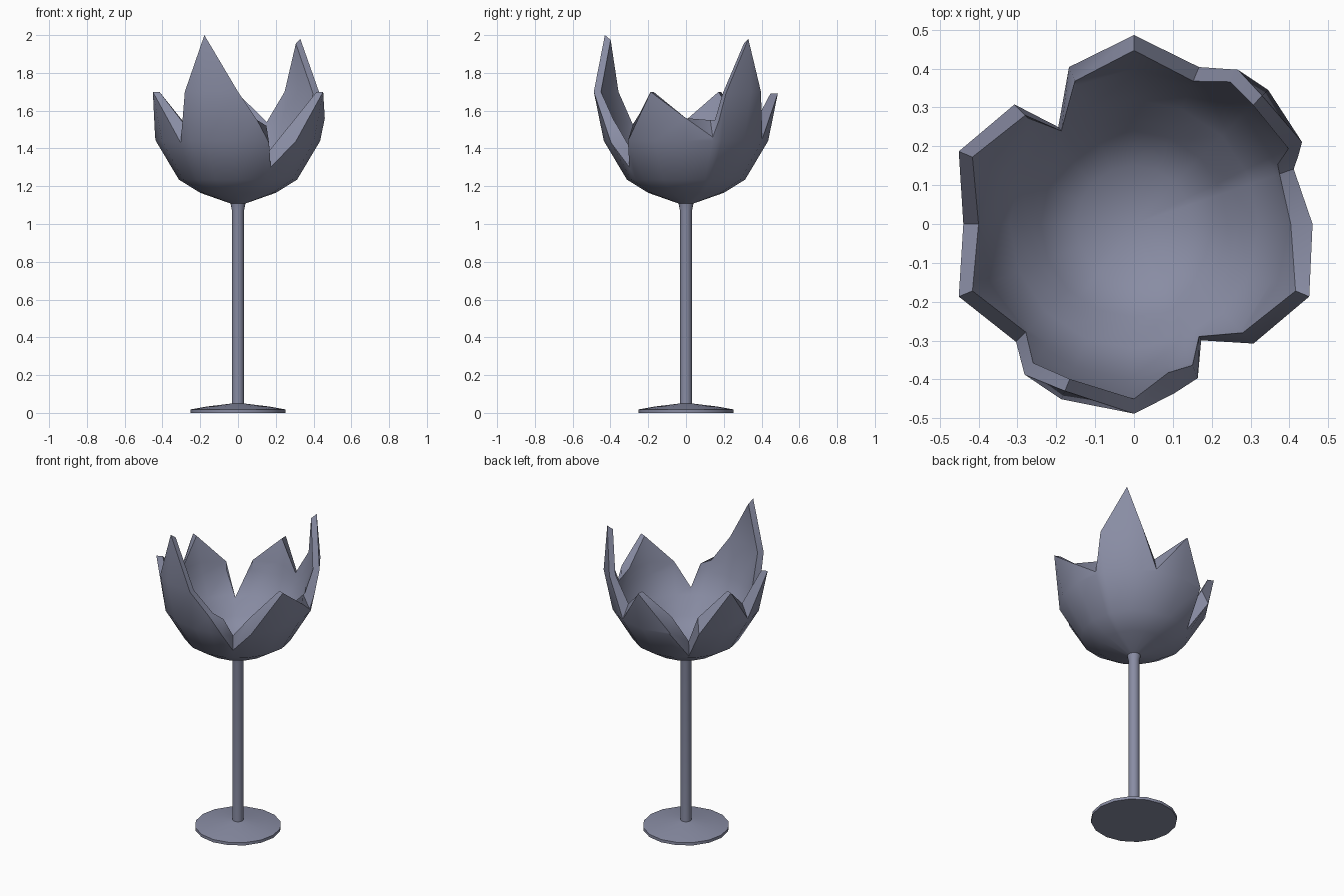
import bpy
import bmesh
from math import sin, cos, pi, radians

cube = bpy.data.objects.get("Cube")
if cube:
    bpy.data.objects.remove(cube)

glass = bpy.data.materials.new("smoky_blue_glass")
glass.use_nodes = True
colour = (0.25, 0.265, 0.37, 1)
glass.diffuse_color = colour
glass.node_tree.nodes["Principled BSDF"].inputs["Base Color"].default_value = colour

SEGMENTS = 16
STEP = 360 / SEGMENTS


def make_object(name, columns, angle):
    """Skin a closed ring of point columns and shade it smooth below an angle."""
    bm = bmesh.new()
    grid = [[bm.verts.new(p) for p in col] for col in columns]
    for i, right in enumerate(grid):
        left = grid[i - 1]
        for j in range(len(right) - 1):
            bm.faces.new((left[j], right[j], right[j + 1], left[j + 1]))
    bmesh.ops.remove_doubles(bm, verts=bm.verts, dist=0.0005)
    mesh = bpy.data.meshes.new(name)
    bm.to_mesh(mesh)
    bm.free()
    mesh.materials.append(glass)
    obj = bpy.data.objects.new(name, mesh)
    bpy.context.collection.objects.link(obj)
    bpy.ops.object.select_all(action="DESELECT")
    obj.select_set(True)
    bpy.context.view_layer.objects.active = obj
    bpy.ops.object.shade_smooth_by_angle(angle=radians(angle))


# Foot and stem in one turned piece
foot_profile = [(0, 0), (0.252, 0), (0.252, 0.018), (0.17, 0.033), (0.032, 0.05),
                (0.032, 1.07), (0.04, 1.112)]
turns = [2 * pi * i / SEGMENTS for i in range(SEGMENTS)]
make_object("foot_and_stem",
            [[(r * cos(a), r * sin(a), z) for r, z in foot_profile] for a in turns], 30)

# Bowl: outer and inner walls, and the broken rim as angle and height
outer_wall = [(0.038, 1.108), (0.2, 1.165), (0.313, 1.235), (0.435, 1.44),
              (0.488, 1.7), (0.465, 2.0)]
inner_wall = [(0, 1.15), (0.15, 1.185), (0.24, 1.25), (0.27, 1.305), (0.32, 1.35),
              (0.385, 1.48), (0.4, 1.55), (0.45, 1.7), (0.43, 2.0)]
rim = [(-157.5, 1.7), (-135, 1.43), (-126, 1.7), (-112.5, 2.0), (-90, 1.7),
       (-77, 1.55), (-67.5, 1.43), (-60, 1.3), (-45, 1.44), (-22.5, 1.7),
       (0, 1.56), (19, 1.46), (22.5, 1.55), (26, 1.69), (45, 1.98), (56, 1.7),
       (67.5, 1.45), (90, 1.69), (112.5, 1.45), (128, 1.25), (135, 1.44),
       (157.5, 1.7), (180, 1.46)]


def wall_radius(wall, z):
    for (r0, z0), (r1, z1) in zip(wall, wall[1:]):
        if z <= z1:
            return r0 + (r1 - r0) * (z - z0) / (z1 - z0)


def wall_column(wall, angle, top):
    # Keep in-between columns on the flat sides of the polygon
    offset = (angle + STEP / 2) % STEP - STEP / 2
    nearest = STEP / 2 - abs(offset)
    flat = cos(radians(STEP / 2)) / cos(radians(nearest))
    a = radians(angle)
    column = []
    for _, level in wall:
        z = min(level, top)
        r = wall_radius(wall, z) * flat
        column.append((r * cos(a), r * sin(a), z))
    return column


def bowl_column(angle, top):
    # The break slopes up towards the inside in valleys, down at the tips
    rise = 0.09 if top < 1.5 else -0.025 if top > 1.9 else 0
    outer = wall_column(outer_wall, angle, top)
    inner = wall_column(inner_wall, angle, top + rise)
    # Both walls share the rim, so bridge outer and inner in one strip
    return outer + inner[::-1]


make_object("broken_bowl", [bowl_column(a, top) for a, top in rim], 38)
